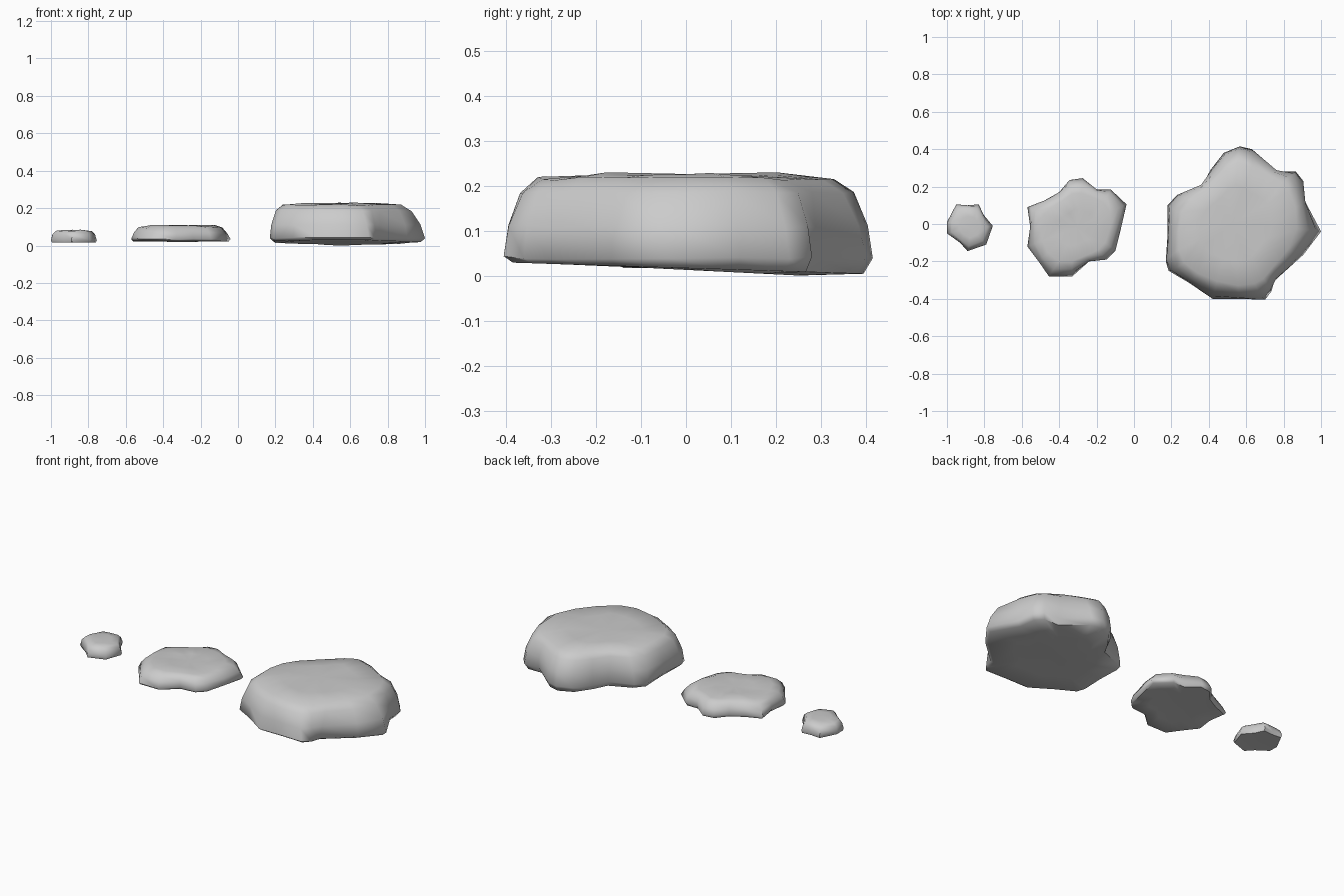
import bpy, bmesh, random
from math import radians

if "Cube" in bpy.data.objects:
    bpy.data.objects.remove(bpy.data.objects["Cube"])

random.seed(4)


def rock(name, outline, profile, tilt, shift, wobble):
    """Loft a footprint outline through (scale, z, lobe smoothing) rings."""
    n = len(outline)
    cx = (min(p[0] for p in outline) + max(p[0] for p in outline)) / 2 + shift
    cy = (min(p[1] for p in outline) + max(p[1] for p in outline)) / 2
    bm = bmesh.new()
    rings = []
    for k, (s, z, soft) in enumerate(profile):
        ring = []
        for i, (x, y) in enumerate(outline):
            # pull each point toward its neighbours so the lobes fade upward
            a, b = outline[i - 1], outline[(i + 1) % n]
            x += soft * ((a[0] + b[0]) / 2 - x)
            y += soft * ((a[1] + b[1]) / 2 - y)
            dz = -tilt * y if k < 2 else random.uniform(-wobble, wobble)
            ring.append(bm.verts.new((cx + (x - cx) * s, cy + (y - cy) * s, z + dz)))
        rings.append(ring)
    for lo, hi in zip(rings, rings[1:]):
        for i in range(n):
            j = (i + 1) % n
            bm.faces.new((lo[i], lo[j], hi[j], hi[i]))
    # close underside and top with fans
    for ring, z in ((rings[0], profile[0][1]), (rings[-1], profile[-1][1])):
        c = bm.verts.new((cx, cy, z))
        for i in range(n):
            bm.faces.new((ring[i], ring[(i + 1) % n], c))
    bmesh.ops.recalc_face_normals(bm, faces=bm.faces)
    me = bpy.data.meshes.new(name)
    bm.to_mesh(me)
    bm.free()
    ob = bpy.data.objects.new(name, me)
    bpy.context.collection.objects.link(ob)
    bpy.ops.object.select_all(action='DESELECT')
    ob.select_set(True)
    bpy.context.view_layer.objects.active = ob
    bpy.ops.object.shade_smooth_by_angle(angle=radians(60))


# Large rock
rock("large_rock",
     [(.18, .10), (.23, .155), (.365, .21), (.41, .29), (.48, .38), (.565, .415),
      (.63, .40), (.77, .28), (.865, .28), (.905, .23), (.915, .12), (1.0, -.04),
      (.905, -.165), (.75, -.305), (.735, -.36), (.70, -.405), (.565, -.40),
      (.42, -.40), (.295, -.315), (.185, -.25), (.17, -.2), (.18, -.05)],
     [(.6, .013, 0), (.95, .017, 0), (1, .04, 0), (.985, .11, .2),
      (.92, .185, .4), (.82, .216, .6), (.5, .226, .6)],
     .03, -.06, .004)

# Medium flat rock
rock("medium_rock",
     [(-.57, .09), (-.48, .125), (-.40, .17), (-.345, .235), (-.275, .245),
      (-.2, .185), (-.125, .185), (-.04, .105), (-.07, -.025), (-.10, -.145),
      (-.145, -.19), (-.24, -.2), (-.33, -.28), (-.455, -.28), (-.51, -.2),
      (-.57, -.12), (-.555, -.015)],
     [(.6, .026, 0), (.96, .022, 0), (1, .036, 0), (.965, .068, .15),
      (.89, .095, .3), (.75, .107, .5), (.4, .106, .5)],
     .01, 0, .004)

# Small pebble
rock("small_rock",
     [(-1, .01), (-.95, .105), (-.89, .10), (-.83, .105), (-.805, .05),
      (-.755, -.01), (-.79, -.11), (-.89, -.145), (-.93, -.1), (-1, -.05)],
     [(.6, .018, 0), (.96, .016, 0), (1, .03, 0), (.95, .06, .1),
      (.84, .077, .2), (.5, .083, .4)],
     .01, 0, .002)
